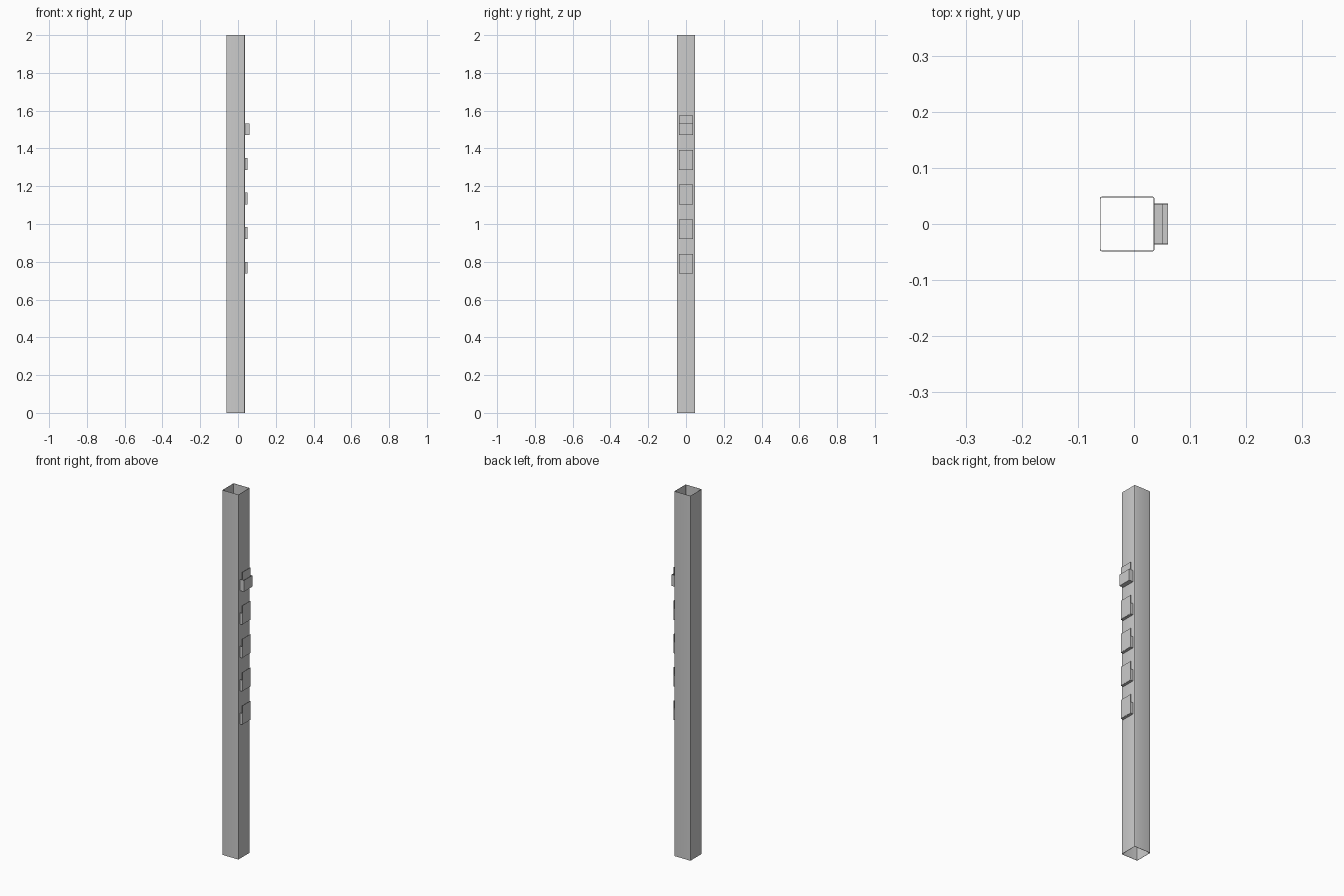
import bpy, bmesh, math

if "Cube" in bpy.data.objects:
    bpy.data.objects.remove(bpy.data.objects["Cube"])


def finish(name, bm, smooth=False):
    bmesh.ops.recalc_face_normals(bm, faces=bm.faces)
    me = bpy.data.meshes.new(name)
    bm.to_mesh(me)
    bm.free()
    ob = bpy.data.objects.new(name, me)
    bpy.context.collection.objects.link(ob)
    if smooth:
        bpy.ops.object.select_all(action='DESELECT')
        ob.select_set(True)
        bpy.context.view_layer.objects.active = ob
        bpy.ops.object.shade_smooth_by_angle(angle=math.radians(35))
    return ob


def rounded_square(cx, half, r, steps=4):
    pts = []
    for k, (sx, sy) in enumerate([(1, 1), (-1, 1), (-1, -1), (1, -1)]):
        for i in range(steps + 1):
            a = math.pi / 2 * (k + i / steps)
            pts.append((cx + sx * (half - r) + r * math.cos(a),
                        sy * (half - r) + r * math.sin(a)))
    return pts


def add_box(bm, x0, x1, y0, y1, z0, z1):
    vs = bmesh.ops.create_cube(bm, size=1)["verts"]
    for v in vs:
        v.co.x = x0 if v.co.x < 0 else x1
        v.co.y = y0 if v.co.y < 0 else y1
        v.co.z = z0 if v.co.z < 0 else z1


# Hollow square post, open at both ends
POST_X, HALF, WALL = -0.01225, 0.04875, 0.0015
bm = bmesh.new()
rings = []
for half, r, z in [(HALF, 0.004, 0), (HALF, 0.004, 2),
                   (HALF - WALL, 0.0025, 2), (HALF - WALL, 0.0025, 0)]:
    rings.append([bm.verts.new((x, y, z)) for x, y in rounded_square(POST_X, half, r)])
for a, b in zip(rings, rings[1:] + rings[:1]):
    n = len(a)
    for i in range(n):
        j = (i + 1) % n
        bm.faces.new((a[i], a[j], b[j], b[i]))
finish("post", bm, smooth=True)

# Row of five brackets: open-topped pocket with a taller thin tongue
W, T = 0.0365, 0.0015
for i in range(5):
    z0 = 0.738 + i * 0.183
    z1 = z0 + 0.062
    front = 0.061 if i == 4 else 0.0505
    bm = bmesh.new()
    add_box(bm, 0.0345, front, -W, W, z0, z0 + T)
    add_box(bm, front - T, front, -W, W, z0 + T, z1)
    for s in (-1, 1):
        ys = sorted((s * W, s * (W - T)))
        add_box(bm, 0.0345, front - T, ys[0], ys[1], z0 + T, z1)
    finish(f"bracket_pocket_{i + 1}", bm)
    bm = bmesh.new()
    add_box(bm, 0.0505, 0.0515, -W, W, z0 + T, z0 + 0.104)
    finish(f"bracket_tongue_{i + 1}", bm)
